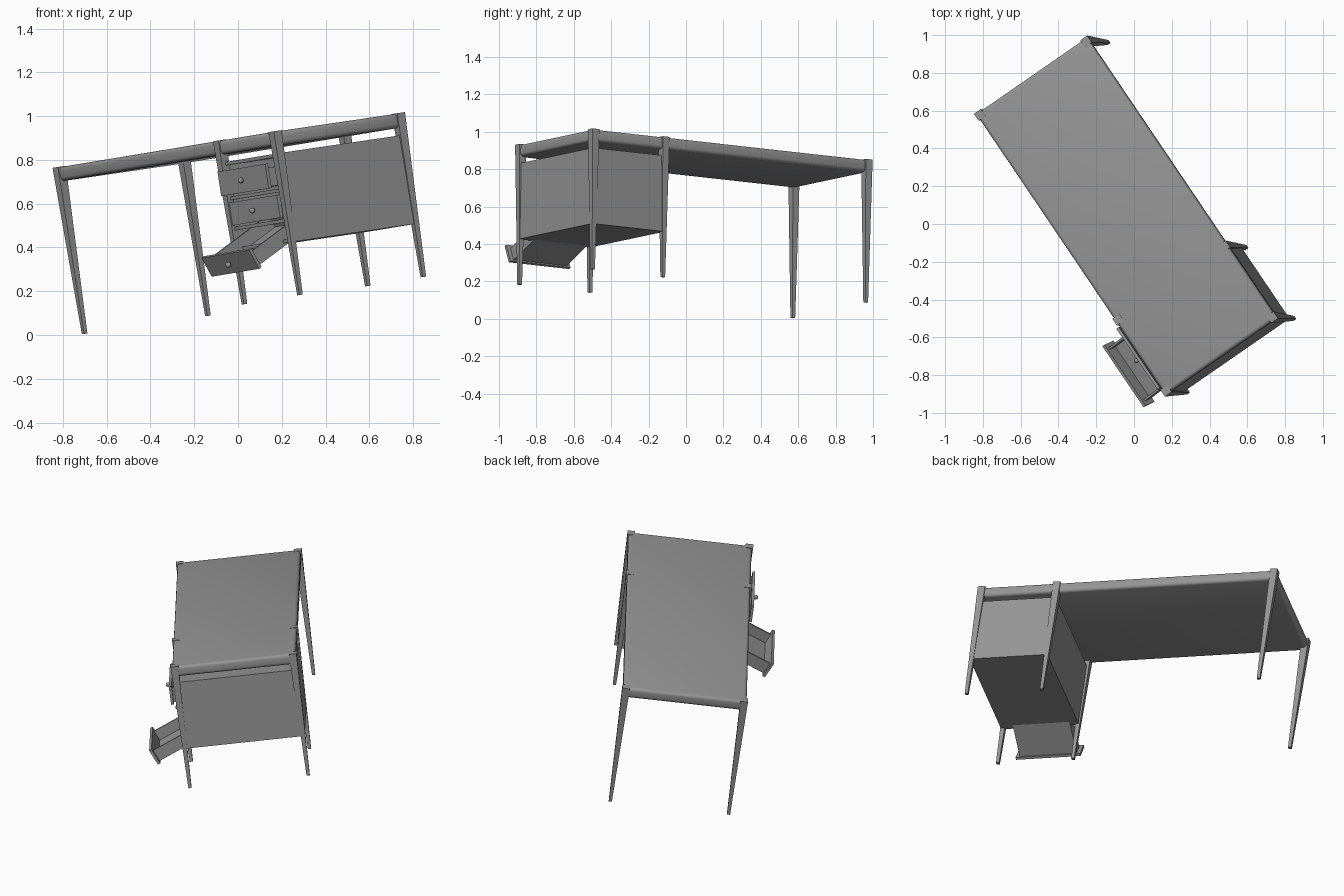
import bpy, bmesh, math
from mathutils import Matrix, Vector

if "Cube" in bpy.data.objects:
    bpy.data.objects.remove(bpy.data.objects["Cube"])

grey = bpy.data.materials.new("mid_grey")
grey.use_nodes = True
grey.diffuse_color = (0.3, 0.3, 0.3, 1)
grey.node_tree.nodes["Principled BSDF"].inputs["Base Color"].default_value = (0.3, 0.3, 0.3, 1)

# Desk frame: u along the length, v towards the back, w up; the whole desk is tilted
U = Vector((0.557, -0.825, 0.092)).normalized()
V = Vector((0.824, 0.554, 0.121))
V = (V - U * V.dot(U)).normalized()
W = U.cross(V)
DESK = Matrix((U, V, W)).transposed().to_4x4()
DESK.translation = (-0.042, 0.042, 0.889)


def add_part(name, bm, frame):
    mesh = bpy.data.meshes.new(name)
    bmesh.ops.recalc_face_normals(bm, faces=bm.faces)
    bm.to_mesh(mesh)
    bm.free()
    obj = bpy.data.objects.new(name, mesh)
    bpy.context.collection.objects.link(obj)
    mesh.materials.append(grey)
    obj.matrix_world = frame
    return obj


def box(name, u, v, w, frame=DESK, taper=1.0, round_edge=0.0):
    """Box from (min, max) pairs; taper shrinks the lower end."""
    bm = bmesh.new()
    bmesh.ops.create_cube(bm, size=1)
    mid = [(a + b) / 2 for a, b in (u, v, w)]
    size = [b - a for a, b in (u, v, w)]
    for p in bm.verts:
        k = taper if p.co.z < 0 else 1.0
        p.co = (mid[0] + p.co.x * size[0] * k, mid[1] + p.co.y * size[1] * k,
                mid[2] + p.co.z * size[2])
    if round_edge:
        bmesh.ops.bevel(bm, geom=bm.edges[:], offset=round_edge, segments=4,
                        profile=0.5, affect='EDGES')
        for f in bm.faces:
            f.smooth = True
    return add_part(name, bm, frame)


# Table top with softened edges
box("table_top", (-0.9, 0.9), (-0.36, 0.36), (-0.065, 0), round_edge=0.018)

# Six tapered legs
for place, u, length in (("left", -0.885, 0.77), ("middle", 0.43, 0.755), ("right", 0.885, 0.755)):
    for side, v in (("front", -0.345), ("back", 0.345)):
        box(f"{side}_{place}_leg", (u - 0.022, u + 0.022), (v - 0.022, v + 0.022),
            (-length, 0.002), taper=0.42)

# Open-fronted cabinet
U0, U1, V0, V1, W0, W1 = 0.425, 0.895, -0.345, 0.355, -0.51, -0.1
T = 0.016
box("cabinet_left_side", (U0, U0 + T), (V0, V1), (W0, W1))
box("cabinet_right_side", (U1 - T, U1), (V0, V1), (W0, W1))
box("cabinet_back", (U0 + T, U1 - T), (V1 - T, V1), (W0, W1))
box("cabinet_bottom", (U0 + T, U1 - T), (V0, V1 - T), (W0, W0 + T))
box("cabinet_top", (U0 + T, U1 - T), (V0, V1 - T), (W1 - T, W1))
for i, w in enumerate((-0.268, -0.408)):
    box(f"cabinet_rail_{i + 1}", (U0 + T, U1 - T), (V0, V0 + 0.03), (w - 0.008, w + 0.008))


def drawer(name, v, w, height, tilt):
    """Drawer whose front's top edge sits at (v, w), tipped forwards by tilt."""
    frame = DESK @ Matrix.Translation((0.645, v, w)) @ Matrix.Rotation(math.radians(tilt), 4, 'X')
    half, depth, t = 0.172, 0.42, 0.012
    low, high = -height + 0.008, -0.018
    box(name + "_front", (-0.195, 0.195), (0, 0.016), (-height, 0), frame)
    for side, s in (("left", -1), ("right", 1)):
        edges = sorted((s * half, s * (half - t)))
        box(f"{name}_{side}_side", edges, (0.016, depth), (low, high), frame)
    box(name + "_back", (t - half, half - t), (depth - t, depth), (low, high), frame)
    box(name + "_bottom", (t - half, half - t), (0.016, depth - t), (low, low + 0.01), frame)
    bm = bmesh.new()
    bmesh.ops.create_uvsphere(bm, u_segments=16, v_segments=10, radius=0.013,
                              matrix=Matrix.Translation((0, -0.014, -height / 2)))
    for f in bm.faces:
        f.smooth = True
    add_part(name + "_knob", bm, frame)


drawer("upper_drawer", -0.396, -0.139, 0.113, 0)
drawer("middle_drawer", -0.358, -0.287, 0.105, 0)
drawer("lower_drawer", -0.556, -0.518, 0.1, 24)
